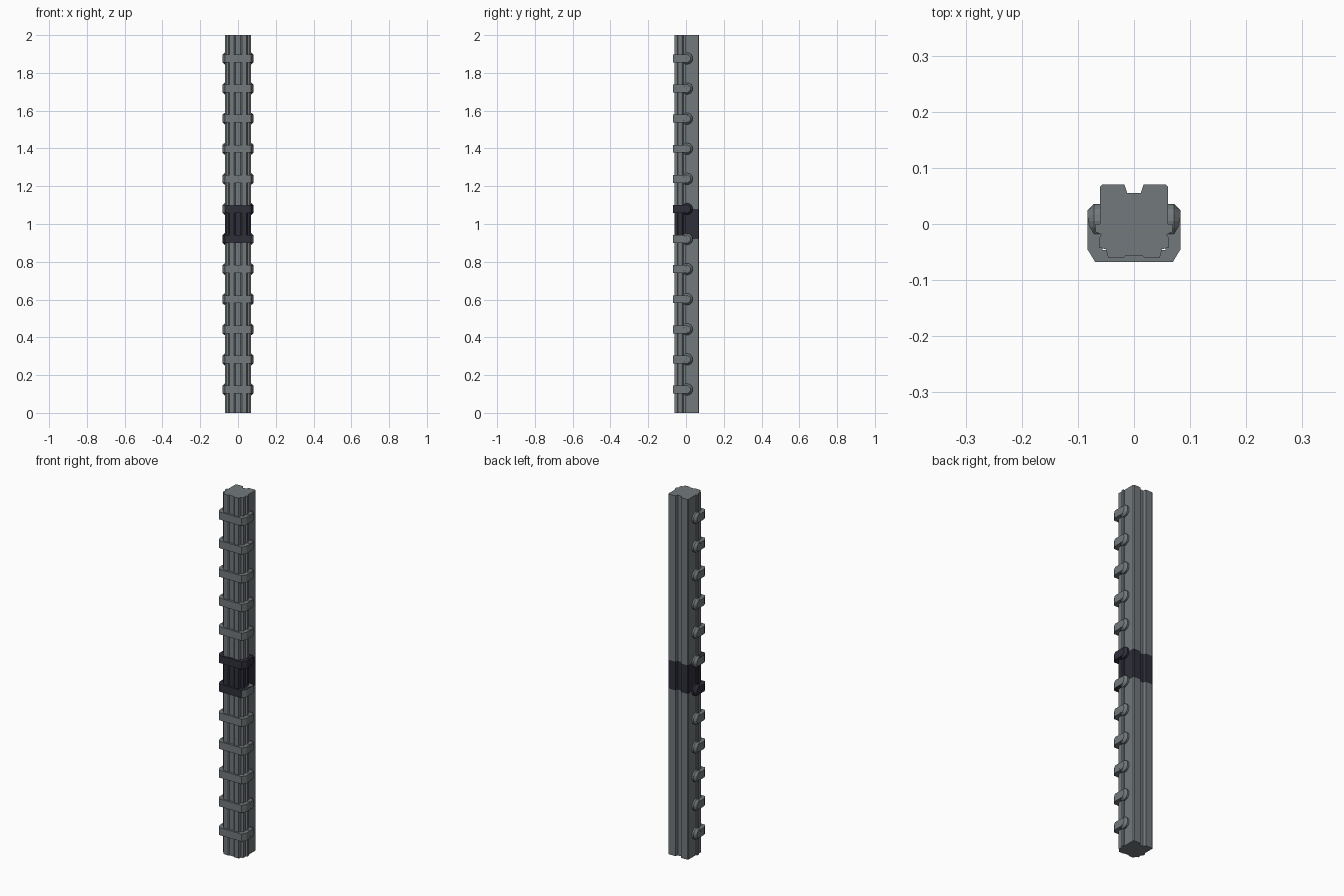
import bpy, bmesh, math
from mathutils import Matrix

if "Cube" in bpy.data.objects:
    bpy.data.objects.remove(bpy.data.objects["Cube"])

def material(name, rgb):
    m = bpy.data.materials.new(name)
    m.diffuse_color = (*rgb, 1)
    m.use_nodes = True
    m.node_tree.nodes["Principled BSDF"].inputs["Base Color"].default_value = m.diffuse_color
    return m

GRAY = material("steel gray", (0.17, 0.19, 0.20))
DARK = material("dark charcoal", (0.028, 0.028, 0.042))
STEP = 0.1593
ZS = [1 + (i - 5.5) * STEP for i in range(12)]
LOW, HIGH = ZS[5], ZS[6]

def mirror_x(half):
    """Close a right-half outline with its mirror image."""
    return half + [(-x, y) for x, y in reversed(half)]

def prism(bm, outline, levels):
    """Extrude an xy outline through a list of heights."""
    rings = [[bm.verts.new((x, y, z)) for x, y in outline] for z in levels]
    n = len(outline)
    for a, b in zip(rings, rings[1:]):
        for i in range(n):
            j = (i + 1) % n
            bm.faces.new((a[i], a[j], b[j], b[i]))
    bm.faces.new(rings[0][::-1])
    bm.faces.new(rings[-1])

def finish(name, bm, is_dark):
    bmesh.ops.recalc_face_normals(bm, faces=bm.faces)
    for f in bm.faces:
        f.material_index = int(is_dark(f.calc_center_median()))
    me = bpy.data.meshes.new(name)
    bm.to_mesh(me)
    bm.free()
    me.materials.append(GRAY)
    me.materials.append(DARK)
    ob = bpy.data.objects.new(name, me)
    bpy.context.collection.objects.link(ob)
    return ob

# Long rails: grooved rear half and stepped front half, dark in the middle
rear = mirror_x([(0.061, 0), (0.061, 0.066), (0.057, 0.07),
                 (0.017, 0.07), (0.012, 0.055)])
front = mirror_x([(0.069, 0), (0.069, -0.014), (0.058, -0.019), (0.062, -0.025),
                  (0.062, -0.042), (0.05, -0.045), (0.046, -0.060),
                  (0.02, -0.061), (0.014, -0.056)])
for name, outline in (("rear_rail", rear), ("front_rail", front)):
    bm = bmesh.new()
    prism(bm, outline, [0, LOW, HIGH, 2])
    finish(name, bm, lambda c: LOW < c.z < HIGH)

# Clips: a U-shaped strap round the front, with a chamfered round boss each side
strap = mirror_x([(0.058, 0.01), (0.083, 0.01), (0.083, -0.045), (0.069, -0.068)])
# inner side of the strap, leaving the front bar
half_outer = [(0.056, 0.01), (0.083, 0.01), (0.083, -0.045), (0.069, -0.068)]
half_inner = [(0.056, -0.046)]
strap = half_outer + [(-x, y) for x, y in reversed(half_outer)]
strap += [(-x, y) for x, y in half_inner] + half_inner

def boss(bm, side, z):
    rings = []
    for x, r in ((0.055, 0.031), (0.071, 0.031), (0.0832, 0.019)):
        rings.append([bm.verts.new((side * x,
                                    0.005 + r * math.cos(math.tau * k / 16),
                                    z + r * math.sin(math.tau * k / 16)))
                      for k in range(16)])
    for a, b in zip(rings, rings[1:]):
        for i in range(16):
            j = (i + 1) % 16
            bm.faces.new((a[i], a[j], b[j], b[i]))
    bm.faces.new(rings[0][::-1])
    bm.faces.new(rings[-1])

for i, z in enumerate(ZS):
    bm = bmesh.new()
    prism(bm, strap, [z - 0.021, z + 0.021])
    for side in (-1, 1):
        boss(bm, side, z)
    if i == 6:      # upper clip of the dark section
        rule = lambda c: c.x > -0.06
    elif i == 5:    # lower clip of the dark section
        rule = lambda c: c.x < 0.06
    else:
        rule = lambda c: False
    finish(f"clip_{i + 1}", bm, rule)
